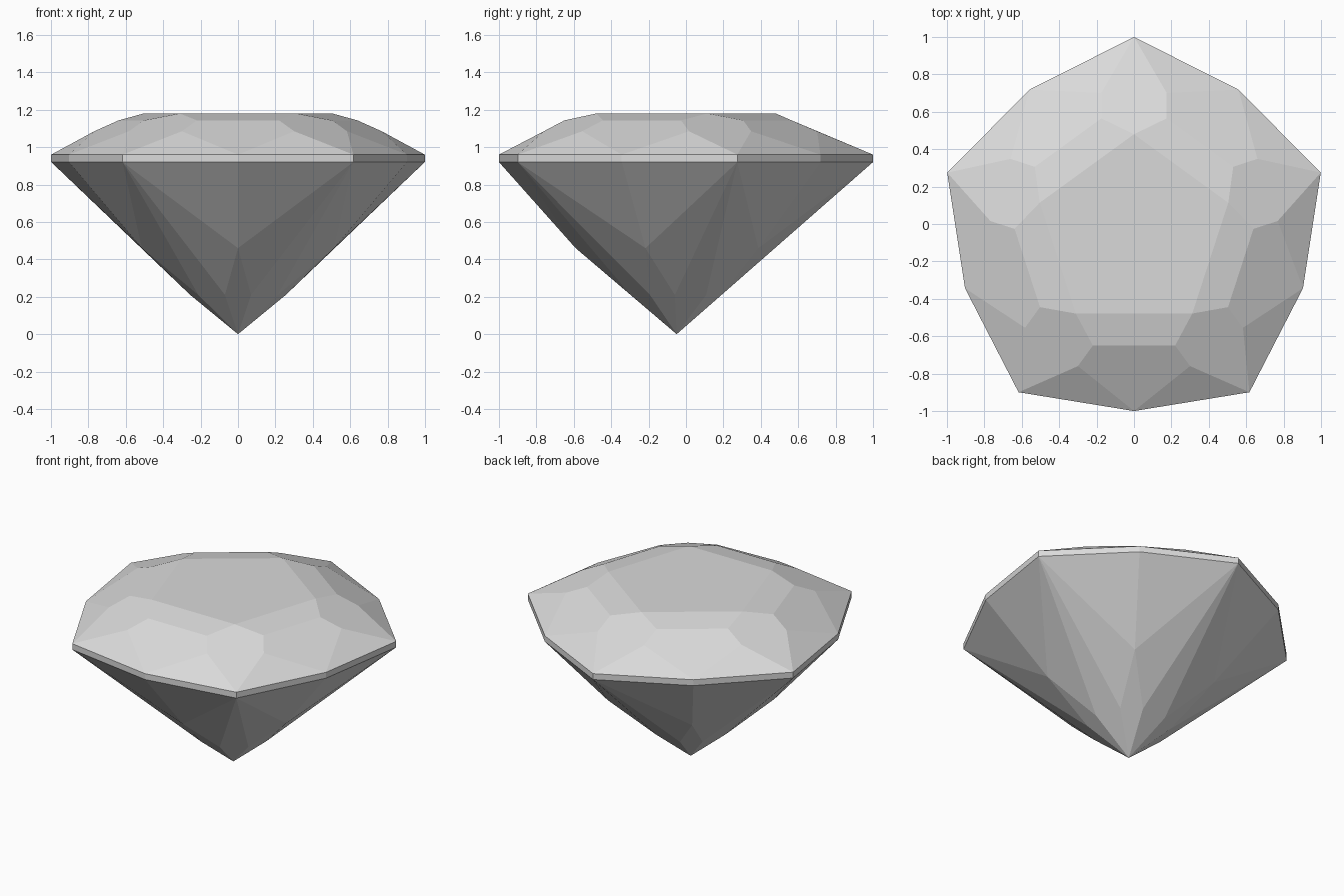
import bpy, bmesh
from math import cos, sin, pi
from mathutils import Vector

cube = bpy.data.objects.get("Cube")
if cube:
    bpy.data.objects.remove(cube)

SIDES = 5
CENTRE_Y = -0.05

# One pale grey for the whole stone
grey = bpy.data.materials.new("pale_grey")
colour = (0.7, 0.7, 0.7, 1)
grey.diffuse_color = colour
grey.use_nodes = True
grey.node_tree.nodes["Principled BSDF"].inputs["Base Color"].default_value = colour

bm = bmesh.new()


def ring(out, side, z, turn=0.0):
    """Five points, each `out` from the axis and `side` across its spoke."""
    verts = []
    for i in range(SIDES):
        a = -pi / 2 + (i + turn) * 2 * pi / SIDES
        verts.append(bm.verts.new((out * cos(a) - side * sin(a),
                                   CENTRE_Y + out * sin(a) + side * cos(a), z)))
    return verts


# Girdle: long corners sit half a step after the blunt mid points
corner_top, corner_low = ring(1.05, 0, 0.96, 0.5), ring(1.05, 0, 0.92, 0.5)
mid_top, mid_low = ring(0.95, 0, 0.96), ring(0.95, 0, 0.92)

# Crown: table corners, then upper and lower facet points either side of a mid
table = ring(0.53, 0, 1.18, 0.5)
upper_l, upper_r = ring(0.60, -0.22, 1.143), ring(0.60, 0.22, 1.143)
lower_l, lower_r = ring(0.71, -0.30, 1.085), ring(0.71, 0.30, 1.085)

# Pavilion: ridge point under each mid, a pair of points below it, and the tip
ridge = ring(0.54, 0, 0.46)
foot_l, foot_r = ring(0.246, -0.07, 0.21), ring(0.246, 0.07, 0.21)
tip = bm.verts.new((0, CENTRE_Y, 0))

bm.faces.new(table)
for i in range(SIDES):
    p, n = i - 1, (i + 1) % SIDES
    facets = [
        # crown
        (table[p], table[i], upper_r[i], upper_l[i]),
        (upper_l[i], upper_r[i], lower_r[i], mid_top[i], lower_l[i]),
        (table[i], upper_r[i], lower_r[i], corner_top[i], lower_l[n], upper_l[n]),
        (lower_r[i], mid_top[i], corner_top[i]),
        (lower_l[i], corner_top[p], mid_top[i]),
        # girdle
        (mid_top[i], mid_low[i], corner_low[i], corner_top[i]),
        (corner_top[p], corner_low[p], mid_low[i], mid_top[i]),
        # pavilion
        (mid_low[i], ridge[i], corner_low[i]),
        (corner_low[p], ridge[i], mid_low[i]),
        (corner_low[i], ridge[i], foot_r[i]),
        (corner_low[p], foot_l[i], ridge[i]),
        (ridge[i], foot_l[i], tip, foot_r[i]),
        (corner_low[i], foot_r[i], tip, foot_l[n]),
    ]
    for f in facets:
        bm.faces.new(f)

bmesh.ops.recalc_face_normals(bm, faces=bm.faces)

mesh = bpy.data.meshes.new("cut_gem")
bm.to_mesh(mesh)
bm.free()
mesh.materials.append(grey)
gem = bpy.data.objects.new("cut_gem", mesh)
bpy.context.collection.objects.link(gem)
